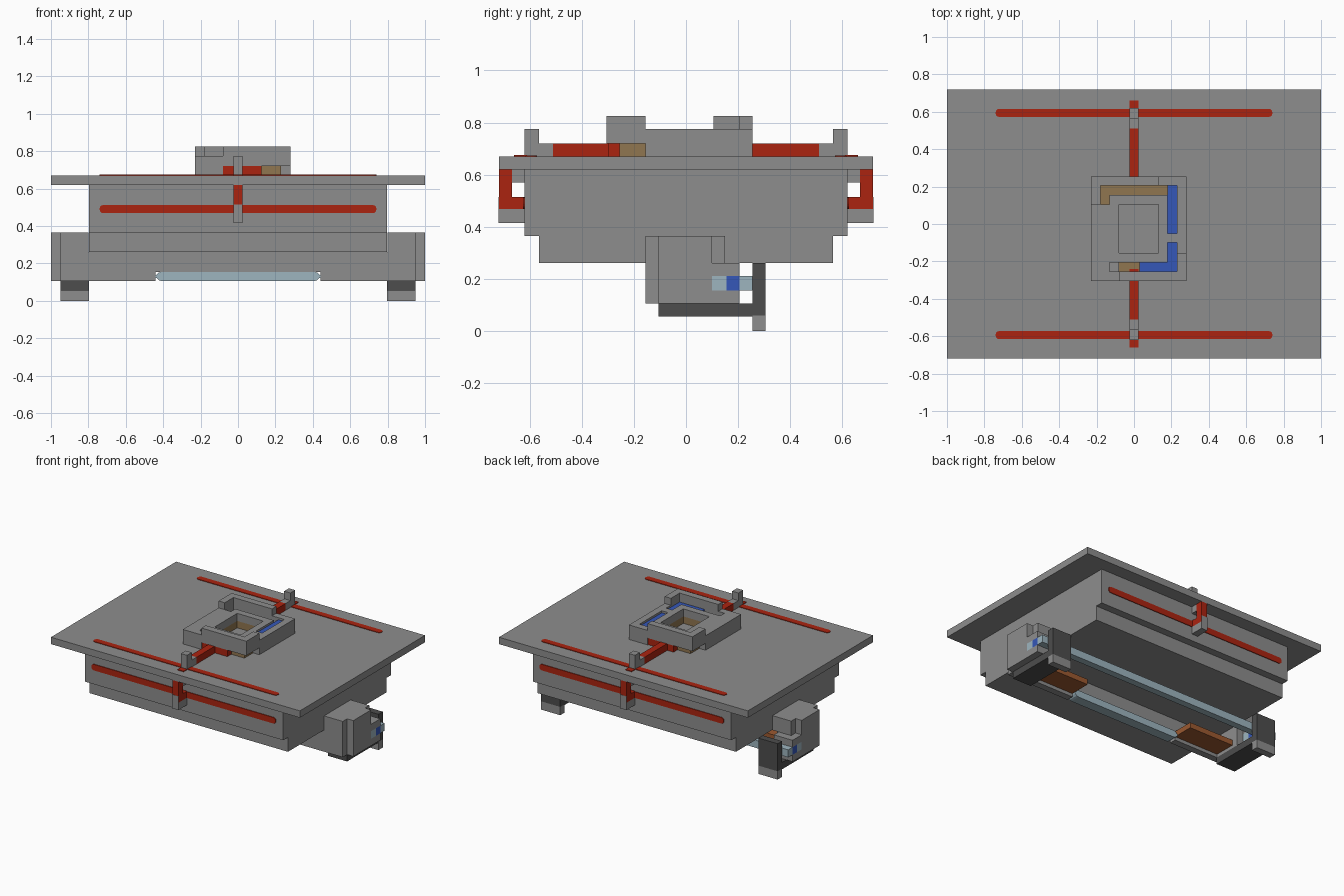
import bpy, bmesh
from mathutils import Vector

if "Cube" in bpy.data.objects:
    bpy.data.objects.remove(bpy.data.objects["Cube"], do_unlink=True)


def material(name, rgb):
    m = bpy.data.materials.new(name)
    m.use_nodes = True
    m.diffuse_color = (*rgb, 1)
    m.node_tree.nodes["Principled BSDF"].inputs["Base Color"].default_value = (*rgb, 1)
    return m


GREY = material("grey", (.27, .27, .27))
DARK = material("dark grey", (.075, .075, .075))
RED = material("red", (.41, .017, .005))
TAN = material("tan", (.28, .18, .08))
BROWN = material("orange brown", (.33, .1, .03))
BLUE = material("blue", (.035, .095, .48))
PALE = material("pale blue", (.34, .46, .52))


def box(name, mat, x, y, z, round_axis=None):
    """Box from three (low, high) ranges; edges along round_axis may be rounded."""
    lo, hi = zip(*(sorted(r) for r in (x, y, z)))
    lo, hi = Vector(lo), Vector(hi)
    bm = bmesh.new()
    bmesh.ops.create_cube(bm, size=1)
    for v in bm.verts:
        v.co = (lo + hi) / 2 + v.co * (hi - lo)
    if round_axis is not None:
        flat = sorted(hi - lo)[1]
        edges = [e for e in bm.edges
                 if abs((e.verts[0].co - e.verts[1].co).normalized()[round_axis]) > .9]
        bmesh.ops.bevel(bm, geom=edges, offset=flat * .45, segments=3,
                        profile=.5, affect='EDGES')
    mesh = bpy.data.meshes.new(name)
    bm.to_mesh(mesh)
    bm.free()
    mesh.materials.append(mat)
    ob = bpy.data.objects.new(name, mesh)
    bpy.context.collection.objects.link(ob)
    return ob


def flip(r, s):
    return (r[0] * s, r[1] * s)


# Table top and body
box("table_top", GREY, (-1, 1), (-.718, .718), (.62, .67))
box("body_upper", GREY, (-.797, .797), (-.62, .62), (.365, .62))
box("body_lower", GREY, (-.797, .797), (-.565, .565), (.26, .365))

# Slots, side arms and posts on both long sides
for s, side in ((-1, "front"), (1, "back")):
    def part(name, mat, x, y, z, axis=None):
        box(side + "_" + name, mat, x, flip(y, s), z, axis)
    slim = (-.025, .025)
    part("top_slot", RED, (-.74, .74), (.572, .616), (.667, .674), 2)
    part("body_slot", RED, (-.74, .74), (.618, .625), (.468, .512), 1)
    part("slot_tab", RED, slim, (.61, .66), (.667, .675))
    part("arm", RED, slim, (.668, .718), (.515, .62))
    part("arm_inner", RED, slim, (.668, .717), (.468, .515))
    part("arm_foot", RED, slim, (.62, .668), (.468, .515))
    part("arm_clip", GREY, slim, (.668, .719), (.415, .515))
    part("arm_clip_base", GREY, slim, (.62, .668), (.415, .468))
    part("arm_top", GREY, slim, (.62, .668), (.57, .62))
    part("post", GREY, slim, (.565, .62), (.67, .775))
    part("post_base", GREY, slim, (.51, .565), (.67, .72))
    part("rod", RED, slim, (.24, .51), (.67, .72))

# Square fixture on the table: two arms of a pinwheel, turned half round its centre
CX, CY = .025, -.025
LOW, MID, HIGH = (.67, .72), (.72, .775), (.775, .825)
for s, side in ((1, "front"), (-1, "back")):
    def turned(name, mat, x, y, z):
        x = tuple(CX + s * (v - CX) for v in x)
        y = tuple(CY + s * (v - CY) for v in y)
        box(side + "_" + name, mat, x, y, z)
    turned("fixture_wall", GREY, (-.23, .28), (-.305, -.255), MID)
    turned("fixture_side", GREY, (.23, .28), (-.255, .205), MID)
    turned("fixture_rim", GREY, (-.08, .28), (-.305, -.255), HIGH)
    turned("fixture_rim_side", GREY, (.23, .28), (-.255, -.155), HIGH)
    turned("fixture_foot", GREY, (-.23, -.08), (-.305, -.255), LOW)
    turned("fixture_side_foot", GREY, (.23, .28), (-.155, .205), LOW)
    turned("rod_head", RED, (-.08, .125), (-.3, -.255), LOW)
    turned("bed", TAN, (-.18, .23), (-.255, -.155), LOW)
    turned("bed_side", TAN, (.13, .23), (-.155, .155), LOW)
    turned("inner_wall", GREY, (-.13, .18), (-.205, -.155), MID)
    turned("inner_side", GREY, (.13, .18), (-.155, .105), MID)
box("fixture_ledge", GREY, (-.18, -.13), (-.255, .105), MID)
box("fixture_corner", GREY, (-.13, -.08), (-.255, -.205), (.72, .74))
box("blue_rail_side", BLUE, (.18, .23), (-.255, .205), (.72, .76))
box("blue_rail_front", BLUE, (.03, .18), (-.255, -.205), (.72, .76))
box("rail_stop", GREY, (.18, .23), (-.1, -.05), (.72, .775))

# Carriage beneath the body
box("carriage_wall", GREY, (-.8, .8), (-.155, -.105), (.155, .26))
box("pale_strip", PALE, (-.44, .44), (-.154, -.08), (.105, .155), 1)
box("pale_rail", PALE, (-1, 1), (.205, .255), (.155, .21))
for x in (-.6, -.2, .3, .65):
    box("blue_marker", BLUE, (x - .03, x + .03), (.1, .16), (.254, .262))

# Ends of the carriage with legs
for s, side in ((1, "left"), (-1, "right")):
    def end(name, mat, x, y, z):
        box(side + "_" + name, mat, flip(x, s), y, z)
    end("wall_end", GREY, (.44, .8), (-.155, -.105), (.105, .155))
    end("panel", BROWN, (.44, .8), (-.105, .05), (.13, .17))
    end("block", GREY, (.8, .95), (-.155, .1), (.105, .365))
    end("block_cap", GREY, (.95, 1), (-.105, .1), (.105, .365))
    end("block_ear", GREY, (.8, .95), (.1, .15), (.26, .365))
    end("upper_jaw", GREY, (.85, 1), (.1, .205), (.21, .26))
    end("lower_jaw", GREY, (.85, 1), (.1, .205), (.105, .155))
    end("pale_guide", PALE, (.85, 1), (.1, .155), (.155, .21))
    end("blue_pin", BLUE, (.85, 1), (.155, .205), (.155, .21))
    end("foot_slab", DARK, (.797, .95), (-.105, .255), (.055, .105))
    end("leg", DARK, (.797, .95), (.255, .305), (.06, .26))
    end("leg_tip", GREY, (.797, .95), (.255, .305), (0, .06))
